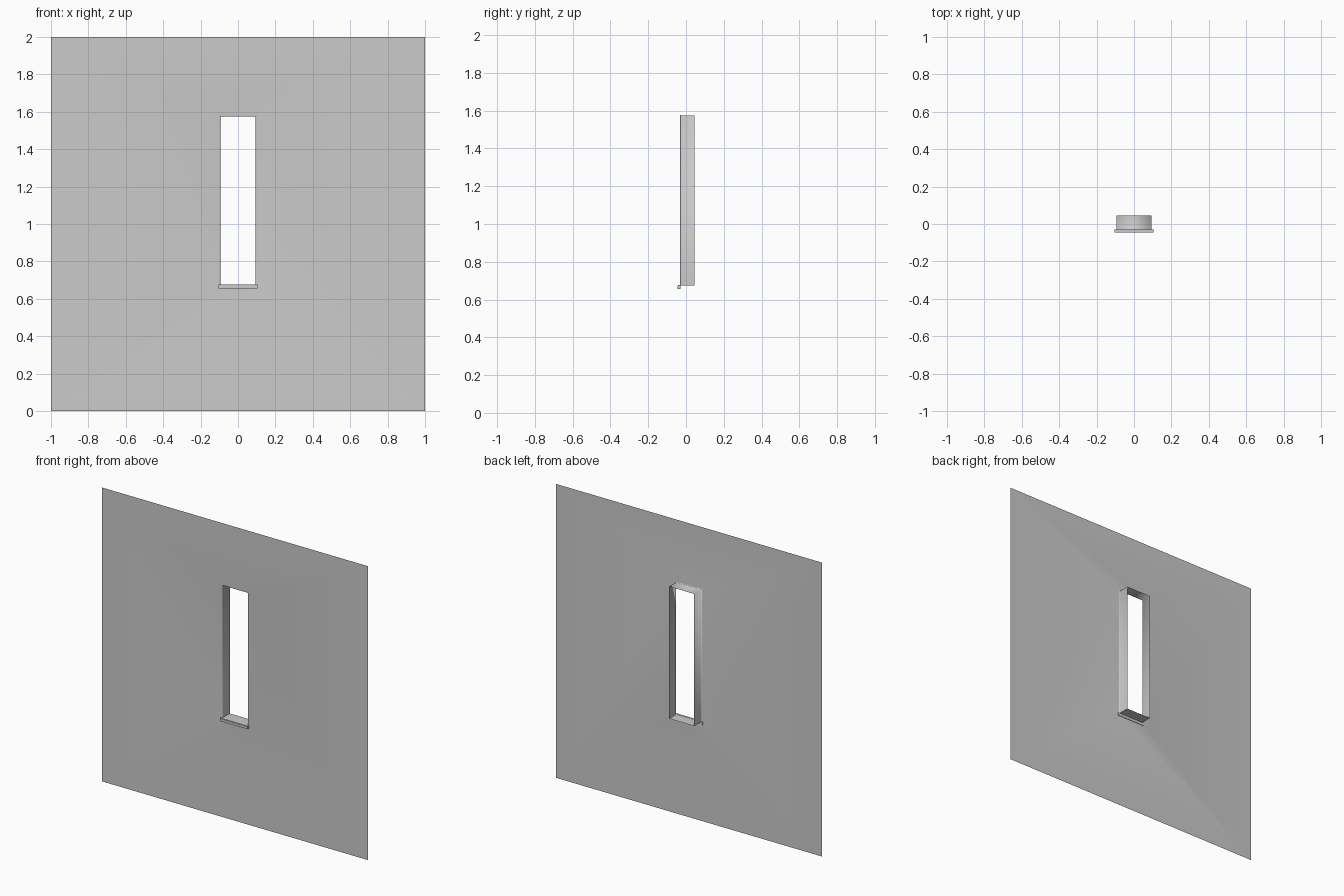
import bpy, bmesh, math

if "Cube" in bpy.data.objects:
    bpy.data.objects.remove(bpy.data.objects["Cube"])


def finish(bm, name, angle=None):
    mesh = bpy.data.meshes.new(name)
    bm.to_mesh(mesh)
    bm.free()
    obj = bpy.data.objects.new(name, mesh)
    bpy.context.collection.objects.link(obj)
    if angle is None:
        for p in mesh.polygons:
            p.use_smooth = True
    return obj


# Wall sheet with rounded opening edge and thin window reveal
bm = bmesh.new()
WALL_Y, BACK_Y = -0.032, 0.046
HALF, TOP, BOTTOM, R = 0.094, 1.574, 0.675, 0.007


def ring(half, bottom, top, y):
    return [bm.verts.new(c) for c in
            [(-half, y, bottom), (half, y, bottom), (half, y, top), (-half, y, top)]]


rings = [ring(1, 0, 2, WALL_Y)]
for i in range(4):
    a = math.pi / 2 * i / 3
    out = R * (1 - math.sin(a))
    rings.append(ring(HALF + out, BOTTOM, TOP + out, WALL_Y + R * (1 - math.cos(a))))
rings.append(ring(HALF, BOTTOM, TOP, BACK_Y))
for a, b in zip(rings, rings[1:]):
    for i in range(4):
        j = (i + 1) % 4
        bm.faces.new((a[i], a[j], b[j], b[i]))
# The bottom edge meets the sill crisply
for e in bm.edges:
    if all(abs(v.co.z - BOTTOM) < 1e-4 for v in e.verts):
        e.smooth = False
finish(bm, "wall_with_window_reveal")

# Projecting window sill
bm = bmesh.new()
bmesh.ops.create_cube(bm, size=1)
for v in bm.verts:
    v.co.x *= 0.21
    v.co.y = -0.046 if v.co.y < 0 else -0.029
    v.co.z = 0.656 if v.co.z < 0 else 0.676
bmesh.ops.bevel(bm, geom=[e for e in bm.edges
                          if all(v.co.y < -0.04 and v.co.z > 0.67 for v in e.verts)],
                offset=0.003, segments=2, affect='EDGES')
finish(bm, "window_sill", angle=0)
